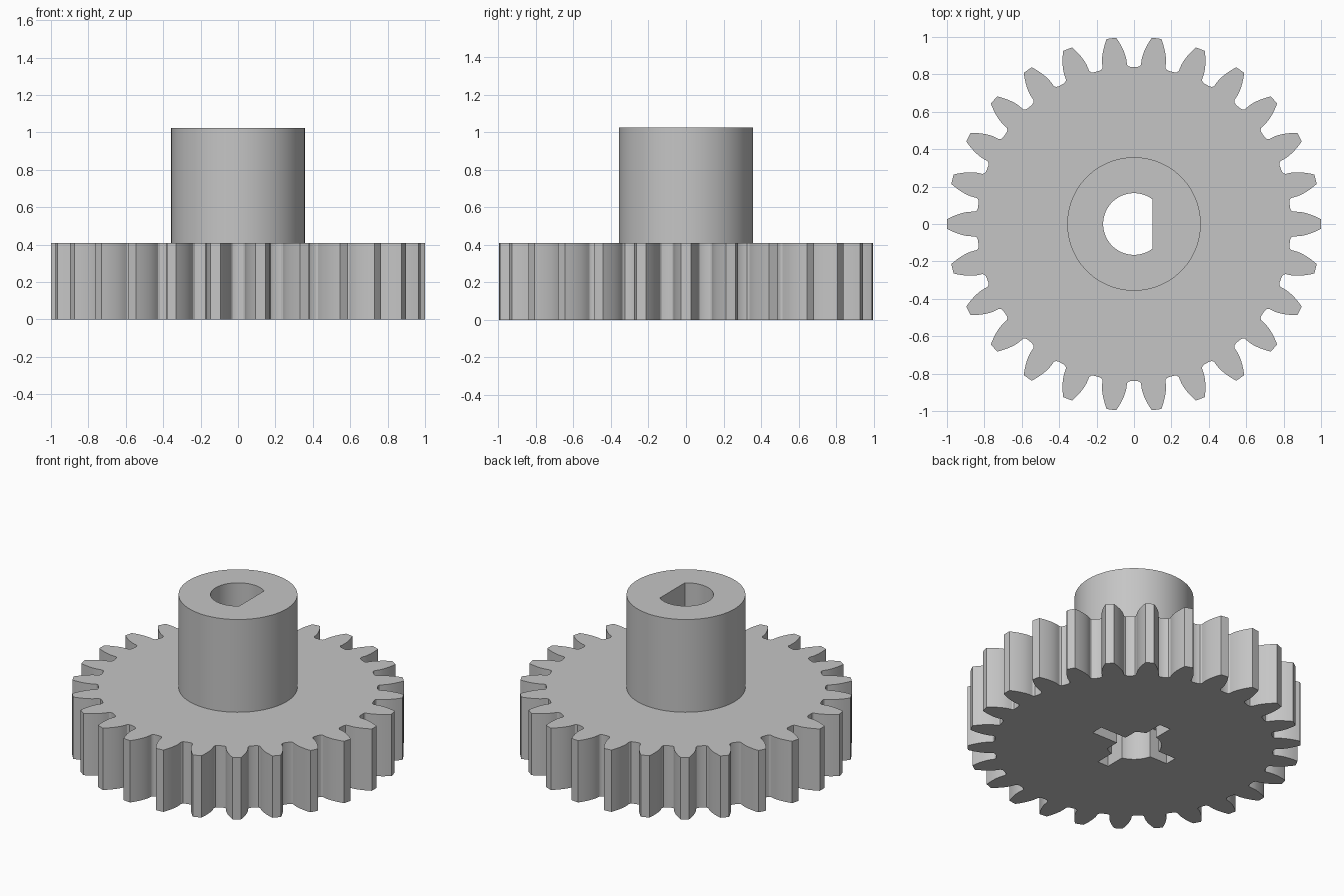
import bpy, bmesh
from math import pi, cos, sin, tan, acos, sqrt

cube = bpy.data.objects.get("Cube")
if cube:
    bpy.data.objects.remove(cube, do_unlink=True)

TEETH = 26
TIP_R = 1.0
PITCH_R = TIP_R * TEETH / (TEETH + 2)
BASE_R = PITCH_R * cos(pi / 9)
ROOT_R = 0.839
GEAR_H, HUB_R, HUB_TOP = 0.41, 0.357, 1.025
BORE_R, FLAT_X = 0.165, 0.10
SLOT_LENGTH, SLOT_HALF, SLOT_DEPTH = 0.29, 0.04, 0.2

grey = bpy.data.materials.new("plain grey")
grey.use_nodes = True
grey.diffuse_color = (0.56, 0.56, 0.56, 1)
grey.node_tree.nodes["Principled BSDF"].inputs["Base Color"].default_value = (0.56, 0.56, 0.56, 1)


def polar(r, a):
    return r * cos(a), r * sin(a)


def prism(name, outline, z0, z1):
    """Extrude a flat outline from z0 to z1."""
    bm = bmesh.new()
    face = bm.faces.new([bm.verts.new((x, y, z0)) for x, y in outline])
    new = bmesh.ops.extrude_face_region(bm, geom=[face])["geom"]
    top = [v for v in new if isinstance(v, bmesh.types.BMVert)]
    bmesh.ops.translate(bm, verts=top, vec=(0, 0, z1 - z0))
    bmesh.ops.recalc_face_normals(bm, faces=bm.faces)
    mesh = bpy.data.meshes.new(name)
    bm.to_mesh(mesh)
    bm.free()
    mesh.materials.append(grey)
    obj = bpy.data.objects.new(name, mesh)
    bpy.context.collection.objects.link(obj)
    return obj


def select(obj):
    bpy.ops.object.select_all(action='DESELECT')
    obj.select_set(True)
    bpy.context.view_layer.objects.active = obj


def cut(obj, cutter):
    mod = obj.modifiers.new("cut", 'BOOLEAN')
    mod.operation = 'DIFFERENCE'
    mod.solver = 'EXACT'
    mod.object = cutter
    select(obj)
    bpy.ops.object.modifier_apply(modifier=mod.name)


# Involute tooth: half of the flank from root to tip, then mirrored
def involute(a):
    return tan(a) - a


base_half = pi / (2 * TEETH) + involute(pi / 9)
gap_half = pi / TEETH - base_half
flank = [(ROOT_R, pi / TEETH - gap_half * 0.4),
         (ROOT_R + 0.004, pi / TEETH - gap_half * 0.75),
         (ROOT_R + 0.014, base_half + 0.002)]
for i in range(8):
    r = BASE_R + (TIP_R - BASE_R) * i / 7
    flank.append((r, base_half - involute(acos(min(1, BASE_R / r)))))
tooth = [(r, -a) for r, a in flank] + [(TIP_R, 0)] + [(r, a) for r, a in reversed(flank)]
gear_outline = [polar(r, a + 2 * pi * k / TEETH) for k in range(TEETH) for r, a in tooth]
gear = prism("gear_wheel", gear_outline, 0, GEAR_H)

# Hub cylinder
hub = prism("hub", [polar(HUB_R, 2 * pi * i / 96) for i in range(96)], GEAR_H, HUB_TOP)

# D-shaped bore through both parts
start = acos(FLAT_X / BORE_R)
bore = prism("bore_cutter",
             [polar(BORE_R, start + (2 * pi - 2 * start) * i / 48) for i in range(49)],
             -0.1, HUB_TOP + 0.1)

# Cross-shaped recess in the underside
L, W = SLOT_LENGTH, SLOT_HALF
cross_outline = []
for c, s in ((1, 0), (0, 1), (-1, 0), (0, -1)):
    for x, y in ((L, -W), (L, W), (W, W)):
        cross_outline.append((x * c - y * s, x * s + y * c))
cross = prism("cross_cutter", cross_outline, -0.1, SLOT_DEPTH)

cut(gear, cross)
cut(gear, bore)
cut(hub, bore)
for cutter in (bore, cross):
    bpy.data.objects.remove(cutter, do_unlink=True)

for obj in (gear, hub):
    select(obj)
    bpy.ops.object.shade_smooth_by_angle(angle=pi / 6)
